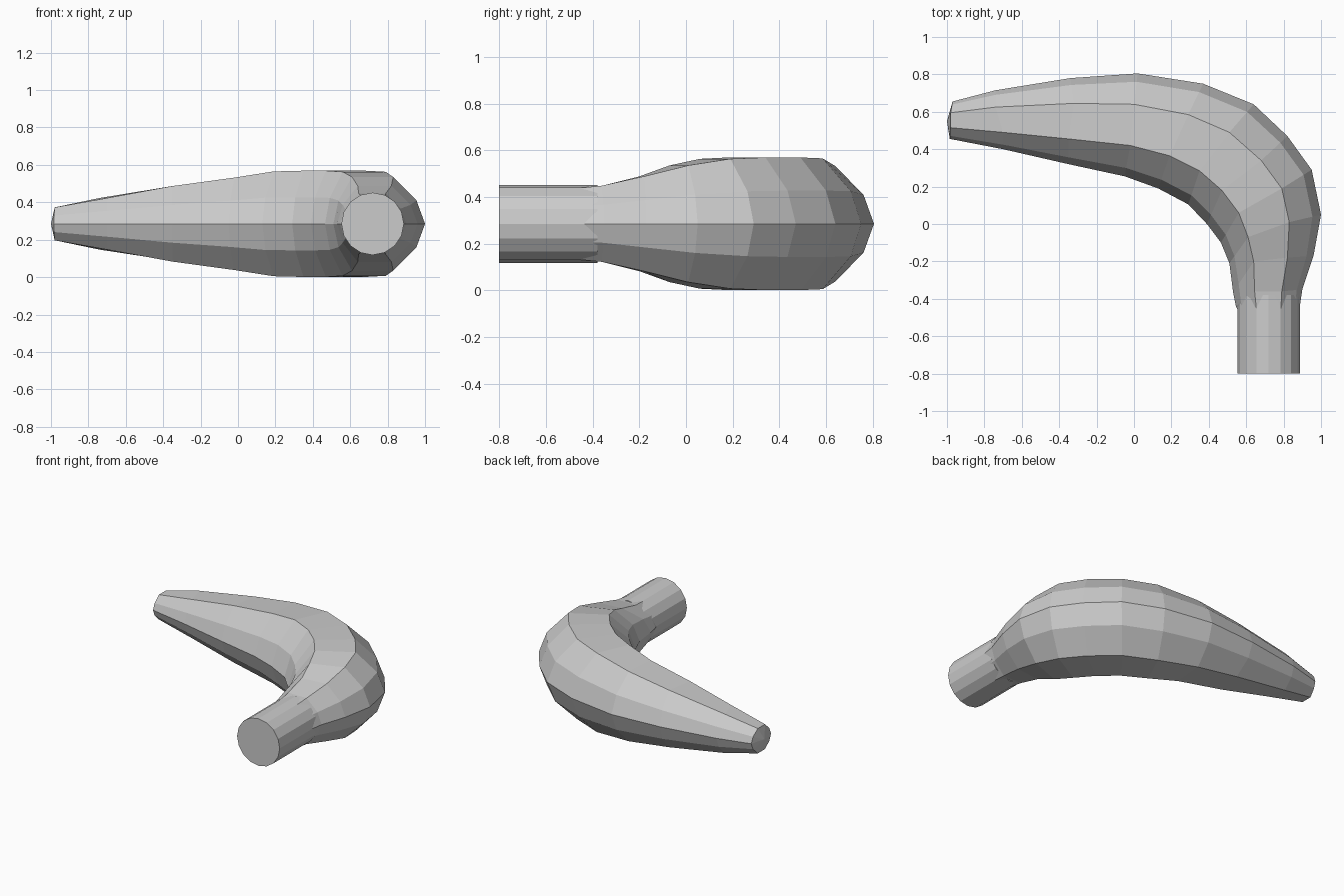
import bpy, bmesh, math
from mathutils import Matrix

if "Cube" in bpy.data.objects:
    bpy.data.objects.remove(bpy.data.objects["Cube"])

MID = 0.285
# Stations from tip to socket: outer edge, inner edge, outer crease, inner crease (x, y), half height
stations = [
    ((-.97, .655), (-.985, .455), (-.98, .595), (-.98, .515), .088),
    ((-.74, .715), (-.70, .40), (-.74, .625), (-.70, .49), .138),
    ((-.34, .78), (-.35, .32), (-.32, .645), (-.35, .455), .202),
    ((.02, .805), (-.05, .255), (.00, .64), (-.02, .42), .247),
    ((.37, .75), (.13, .19), (.29, .585), (.19, .365), .28),
    ((.64, .64), (.29, .105), (.51, .49), (.35, .285), .284),
    ((.82, .47), (.39, .00), (.68, .34), (.47, .18), .284),
    ((.95, .29), (.465, -.10), (.79, .19), (.56, .06), .278),
    ((1.0, .05), (.51, -.21), (.83, .01), (.61, -.07), .250),
    ((.96, -.17), (.53, -.365), (.82, -.18), (.64, -.20), .203),
    ((.90, -.35), (.545, -.44), (.79, -.36), (.645, -.36), .163),
    ((.885, -.45), (.555, -.46), (.785, -.46), (.655, -.46), .153),
]


def between(a, b, t):
    return tuple(p + (q - p) * t for p, q in zip(a, b))


def section(outer, inner, oc, ic, h):
    """Ten-sided ring, mirrored about the mid height."""
    upper = [(between(outer, oc, .27), .5), (oc, 1), (ic, 1), (between(inner, ic, .27), .5)]
    ring = [(outer, 0)] + upper + [(inner, 0)] + [(p, -k) for p, k in reversed(upper)]
    return [(p[0], p[1], MID + k * h) for p, k in ring]


def finish(bm, name):
    bmesh.ops.recalc_face_normals(bm, faces=bm.faces)
    me = bpy.data.meshes.new(name)
    bm.to_mesh(me)
    bm.free()
    ob = bpy.data.objects.new(name, me)
    bpy.context.collection.objects.link(ob)
    return ob


# Curved tapering body
bm = bmesh.new()
rings = [[bm.verts.new(c) for c in section(*s)] for s in stations]
for a, b in zip(rings, rings[1:]):
    for i in range(len(a)):
        j = (i + 1) % len(a)
        bm.faces.new((a[i], a[j], b[j], b[i]))
# Slightly domed tip
tip = bm.verts.new((-1.0, .55, MID))
for i in range(10):
    bm.faces.new((rings[0][i], rings[0][(i + 1) % 10], tip))
bm.faces.new(rings[-1])
finish(bm, "curved_body")

# Round stem
bm = bmesh.new()
bmesh.ops.create_cone(bm, cap_ends=True, segments=16, radius1=.167, radius2=.167, depth=.42,
                      matrix=Matrix.Translation((.72, -.59, MID)) @ Matrix.Rotation(math.pi / 2, 4, 'X'))
finish(bm, "stem")
